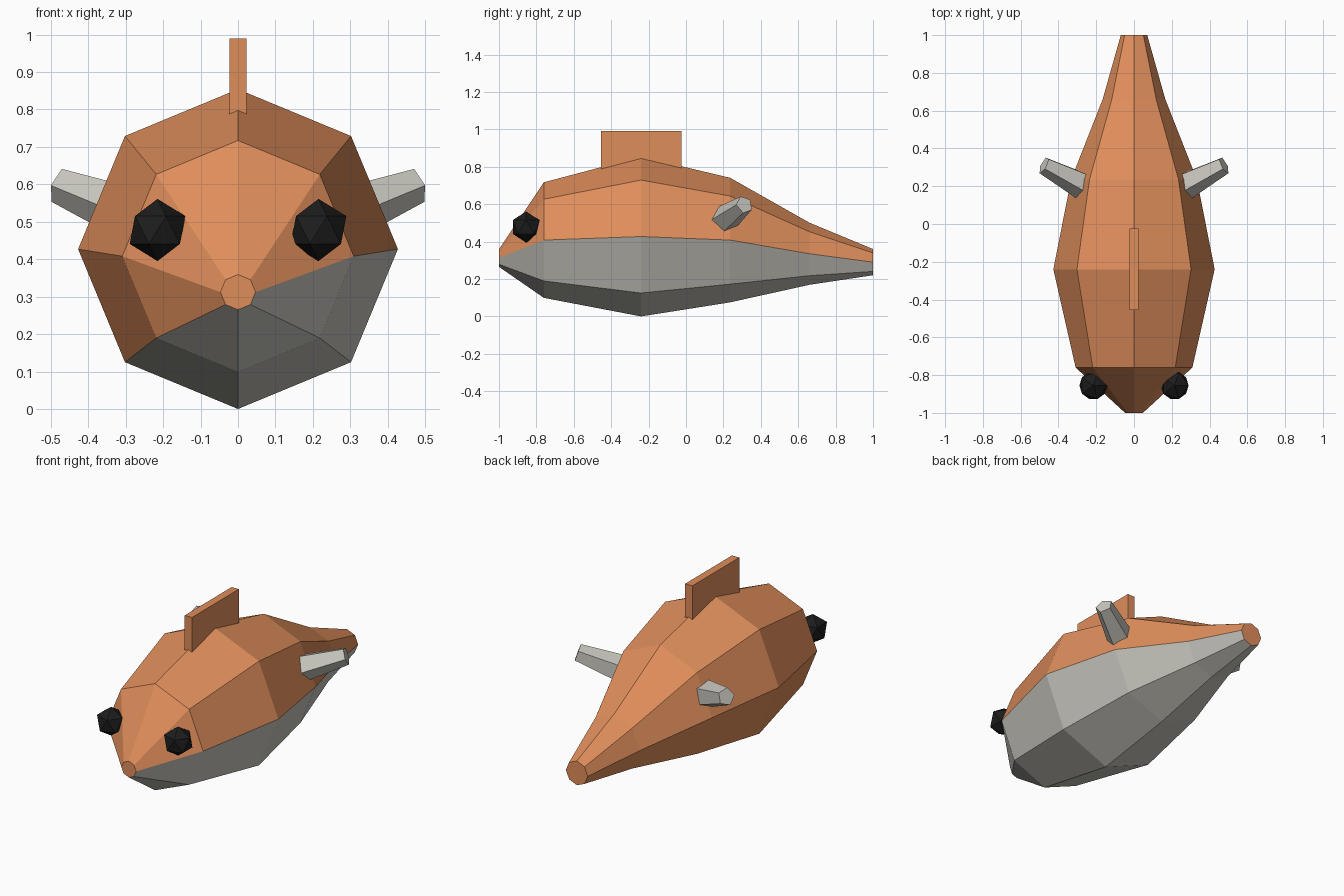
import bpy, bmesh
from math import radians, sin, cos
from mathutils import Vector, Matrix

cube = bpy.data.objects.get("Cube")
if cube:
    bpy.data.objects.remove(cube, do_unlink=True)


def material(name, r, g, b):
    m = bpy.data.materials.new(name)
    m.use_nodes = True
    m.diffuse_color = (r, g, b, 1)
    m.node_tree.nodes["Principled BSDF"].inputs["Base Color"].default_value = (r, g, b, 1)
    return m


orange = material("orange skin", 0.74, 0.27, 0.105)
grey = material("pale grey", 0.57, 0.56, 0.51)
black = material("black", 0.012, 0.012, 0.012)


def add_object(name, bm, *mats):
    bmesh.ops.recalc_face_normals(bm, faces=bm.faces)
    mesh = bpy.data.meshes.new(name)
    bm.to_mesh(mesh)
    bm.free()
    for m in mats:
        mesh.materials.append(m)
    obj = bpy.data.objects.new(name, mesh)
    bpy.context.collection.objects.link(obj)
    return obj


# Body: eight-sided rings lofted from nose to tail (y, centre height, radius)
rings = [(-1, 0.312, 0.047), (-0.76, 0.408, 0.309), (-0.24, 0.427, 0.427),
         (0.236, 0.408, 0.333), (0.66, 0.335, 0.166), (1, 0.29, 0.07)]
SIDES = 8
bm = bmesh.new()
loops = []
for y, z, r in rings:
    angles = [radians(360 / SIDES * i) for i in range(SIDES)]
    loops.append([bm.verts.new((r * cos(a), y, z + r * sin(a))) for a in angles])
# Belly strips are grey: the underside, and the lower flank on the +x side
belly = (5, 6, 7)
for a, b in zip(loops, loops[1:]):
    for i in range(SIDES):
        j = (i + 1) % SIDES
        face = bm.faces.new((a[i], a[j], b[j], b[i]))
        face.material_index = int(i in belly)
bm.faces.new(loops[0])
bm.faces.new(loops[-1])
add_object("body", bm, orange, grey)

# Back fin: thin upright plate
bm = bmesh.new()
bmesh.ops.create_cube(bm, size=1, matrix=Matrix.Translation((0, -0.24, 0.845))
                      @ Matrix.Diagonal((0.046, 0.43, 0.29, 1)))
add_object("back_fin", bm, orange)

# Eyes: icosahedra
for side, name in ((1, "left_eye"), (-1, "right_eye")):
    bm = bmesh.new()
    bmesh.ops.create_icosphere(bm, subdivisions=1, radius=0.083,
                               matrix=Matrix.Translation((side * 0.215, -0.855, 0.478)))
    add_object(name, bm, black)

# Side fins: five-sided tapered stubs pointing out, back and up
tip = Vector((0.477, 0.312, 0.597))
axis = Vector((0.84, 0.436, 0.327)).normalized()
across = Vector((-axis.y, axis.x, 0)).normalized()
upward = axis.cross(across)
for side, name in ((1, "left_fin"), (-1, "right_fin")):
    bm = bmesh.new()
    ends = []
    for centre, r in ((tip - axis * 0.27, 0.08), (tip, 0.049)):
        ring = []
        for i in range(5):
            a = radians(36 + 72 * i)
            p = centre + r * (cos(a) * across + sin(a) * upward)
            ring.append(bm.verts.new((side * p.x, p.y, p.z)))
        ends.append(ring)
        bm.faces.new(ring)
    for i in range(5):
        j = (i + 1) % 5
        bm.faces.new((ends[0][i], ends[0][j], ends[1][j], ends[1][i]))
    add_object(name, bm, grey)
